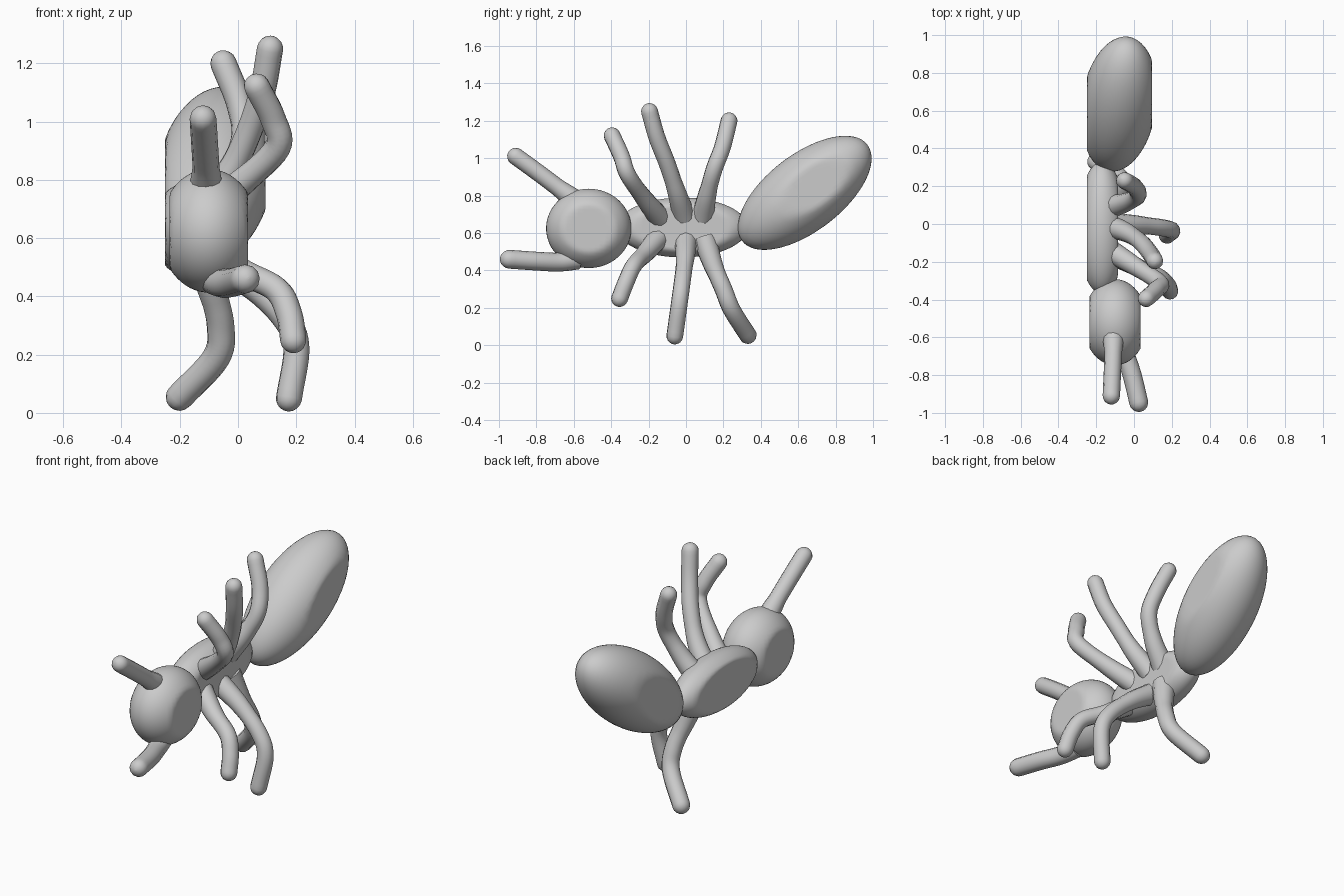
import bpy, bmesh, math
from mathutils import Matrix, Vector

cube = bpy.data.objects.get("Cube")
if cube:
    bpy.data.objects.remove(cube, do_unlink=True)

# Single clay grey
clay = bpy.data.materials.new("clay grey")
clay.use_nodes = True
GREY = (0.6, 0.6, 0.6, 1)
clay.diffuse_color = GREY
bsdf = clay.node_tree.nodes["Principled BSDF"]
bsdf.inputs["Base Color"].default_value = GREY
bsdf.inputs["Roughness"].default_value = 0.8


def finish(obj, angle):
    obj.data.materials.clear()
    obj.data.materials.append(clay)
    bpy.ops.object.select_all(action='DESELECT')
    obj.select_set(True)
    bpy.context.view_layer.objects.active = obj
    bpy.ops.object.shade_smooth_by_angle(angle=math.radians(angle))


def body(name, centre, radii, x_range, pitch=0, yaw=0):
    """Ellipsoid pressed flat on its two sides."""
    bm = bmesh.new()
    bmesh.ops.create_uvsphere(bm, u_segments=48, v_segments=32, radius=1)
    bm.transform(Matrix.Translation(centre)
                 @ Matrix.Rotation(math.radians(yaw), 4, 'Z')
                 @ Matrix.Rotation(math.radians(pitch), 4, 'X')
                 @ Matrix.Diagonal((*radii, 1)))
    lo, hi = x_range
    for v in bm.verts:
        v.co.x = min(max(v.co.x, lo), hi)
    me = bpy.data.meshes.new(name)
    bm.to_mesh(me)
    bm.free()
    obj = bpy.data.objects.new(name, me)
    bpy.context.collection.objects.link(obj)
    finish(obj, 60)


def smooth_path(pts, steps=7):
    """Catmull-Rom samples through the given points."""
    p = [Vector(q) for q in pts]
    p = [2 * p[0] - p[1]] + p + [2 * p[-1] - p[-2]]
    out = []
    for a, b, c, d in zip(p, p[1:], p[2:], p[3:]):
        for i in range(steps):
            t = i / steps
            out.append(0.5 * (2 * b + (c - a) * t + (2 * a - 5 * b + 4 * c - d) * t * t
                              + (3 * b - a - 3 * c + d) * t ** 3))
    return out + [p[-2]]


def limb(name, pts, radius=0.045, flare=1.35):
    """Round tube, flared at the root and domed at the tip."""
    path = smooth_path(pts)
    n = len(path)
    rings = [(q, radius * (1 + (flare - 1) * max(0, 1 - 3 * i / n))) for i, q in enumerate(path)]
    tip, along = path[-1], (path[-1] - path[-2]).normalized()
    for a in (20, 40, 58, 74, 86):
        r = math.radians(a)
        rings.append((tip + along * radius * math.sin(r), radius * math.cos(r)))
    cu = bpy.data.curves.new(name, 'CURVE')
    cu.dimensions = '3D'
    cu.bevel_depth = 1
    cu.bevel_resolution = 4
    cu.use_fill_caps = True
    sp = cu.splines.new('POLY')
    sp.points.add(len(rings) - 1)
    for point, (co, r) in zip(sp.points, rings):
        point.co = (*co, 1)
        point.radius = r
    obj = bpy.data.objects.new(name, cu)
    bpy.context.collection.objects.link(obj)
    bpy.ops.object.select_all(action='DESELECT')
    obj.select_set(True)
    bpy.context.view_layer.objects.active = obj
    bpy.ops.object.convert(target='MESH')
    finish(bpy.context.view_layer.objects.active, 60)


# Three body segments
body("head", (-0.10, -0.52, 0.625), (0.17, 0.228, 0.212), (-0.235, 0.035))
body("thorax", (-0.17, -0.02, 0.63), (0.13, 0.35, 0.16), (-0.25, -0.085))
body("abdomen", (-0.08, 0.635, 0.815), (0.20, 0.425, 0.205), (-0.25, 0.095), pitch=37.3, yaw=-8)

# Feelers on the head
limb("upper_feeler", [(-0.11, -0.56, 0.75), (-0.11, -0.68, 0.84),
                      (-0.115, -0.80, 0.93), (-0.12, -0.91, 1.01)], 0.046)
limb("lower_feeler", [(-0.08, -0.58, 0.46), (-0.05, -0.68, 0.445),
                      (-0.01, -0.80, 0.45), (0.025, -0.945, 0.46)], 0.05, 1.1)

# Raised legs, front to back
limb("raised_front_leg", [(-0.13, -0.14, 0.68), (0.00, -0.22, 0.78), (0.135, -0.31, 0.91),
                          (0.12, -0.345, 1.01), (0.065, -0.395, 1.12)])
limb("raised_middle_leg", [(-0.13, -0.01, 0.69), (-0.03, -0.05, 0.82), (0.04, -0.10, 0.97),
                           (0.085, -0.155, 1.11), (0.11, -0.195, 1.25)])
limb("raised_rear_leg", [(-0.13, 0.09, 0.69), (-0.04, 0.115, 0.81), (0.02, 0.15, 0.94),
                         (0.005, 0.195, 1.06), (-0.05, 0.23, 1.20)])

# Lowered legs, front to back
limb("lowered_front_leg", [(-0.13, -0.15, 0.57), (0.00, -0.22, 0.49), (0.13, -0.28, 0.425),
                           (0.175, -0.32, 0.34), (0.19, -0.355, 0.25)])
limb("lowered_middle_leg", [(-0.13, 0.0, 0.56), (0.02, -0.005, 0.46), (0.15, -0.02, 0.34),
                            (0.20, -0.035, 0.23), (0.175, -0.06, 0.05)])
limb("lowered_rear_leg", [(-0.13, 0.10, 0.57), (-0.09, 0.145, 0.43), (-0.06, 0.20, 0.30),
                          (-0.075, 0.245, 0.19), (-0.20, 0.33, 0.055)], 0.048)
